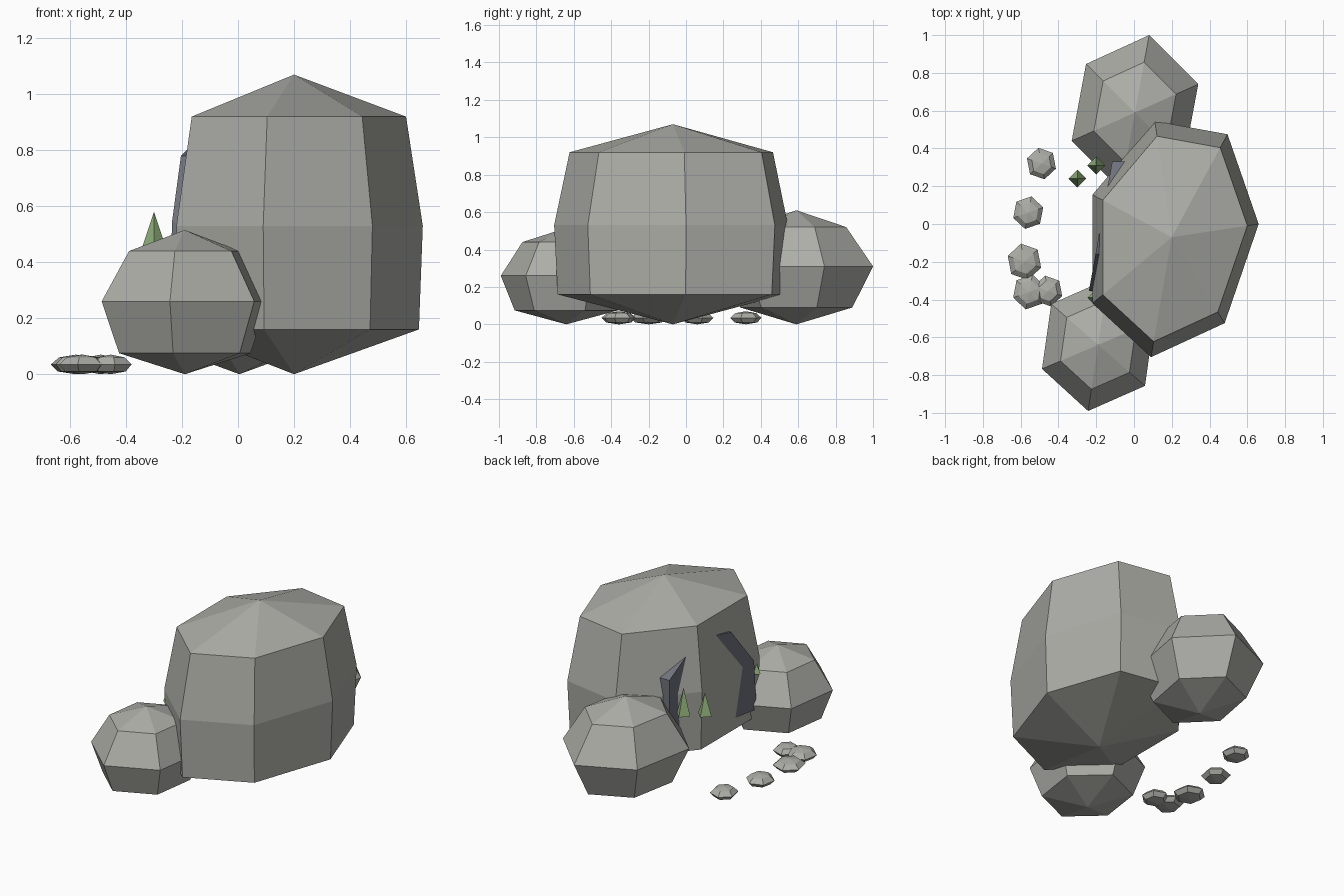
import bpy
import bmesh
from math import cos, sin, pi

cube = bpy.data.objects.get("Cube")
if cube:
    bpy.data.objects.remove(cube, do_unlink=True)


def material(name, color):
    mat = bpy.data.materials.new(name)
    mat.use_nodes = True
    mat.diffuse_color = (*color, 1)
    mat.node_tree.nodes["Principled BSDF"].inputs["Base Color"].default_value = (*color, 1)
    return mat


stone = material("grey stone", (0.42, 0.42, 0.39))
shadow = material("dark cave", (0.16, 0.17, 0.20))
grass = material("grass green", (0.28, 0.43, 0.20))


def finish(name, bm, mat):
    bmesh.ops.recalc_face_normals(bm, faces=bm.faces)
    mesh = bpy.data.meshes.new(name)
    bm.to_mesh(mesh)
    bm.free()
    mesh.materials.append(mat)
    obj = bpy.data.objects.new(name, mesh)
    bpy.context.collection.objects.link(obj)
    return obj


def rock(name, centre, outline, rings, top, mat=stone):
    """Stack scaled copies of an outline and close both ends with a point."""
    bm = bmesh.new()
    cx, cy = centre
    loops = [[bm.verts.new((cx + dx * s, cy + dy * s, z)) for dx, dy in outline]
             for z, s in rings]
    count = len(outline)
    foot = bm.verts.new((cx, cy, 0))
    peak = bm.verts.new((cx, cy, top))
    for i in range(count):
        j = (i + 1) % count
        bm.faces.new((foot, loops[0][j], loops[0][i]))
        bm.faces.new((peak, loops[-1][i], loops[-1][j]))
        for low, high in zip(loops, loops[1:]):
            bm.faces.new((low[i], low[j], high[j], high[i]))
    return finish(name, bm, mat)


def opposite(points):
    """Complete an outline by turning half of it around the centre."""
    return points + [(-x, -y) for x, y in points]


# Large boulder with seven sides
boulder = [(0.46, 0.07), (0.295, 0.545), (-0.09, 0.615), (-0.42, 0.225),
           (-0.42, -0.35), (-0.11, -0.635), (0.28, -0.455)]
rock("large_boulder", (0.2, -0.07), boulder,
     [(0.16, 0.97), (0.53, 1), (0.92, 0.87)], 1.07)

# Two flanking boulders with six sides
rock("front_boulder", (-0.19, -0.64),
     opposite([(-0.297, -0.127), (-0.053, -0.35), (0.248, -0.217)]),
     [(0.075, 0.79), (0.26, 1), (0.44, 0.67)], 0.515)
rock("back_boulder", (0.005, 0.59),
     opposite([(0.335, 0.15), (0.075, 0.41), (-0.259, 0.257)]),
     [(0.09, 0.73), (0.31, 1), (0.52, 0.65)], 0.61)

# Row of flat pebbles
pebbles = [(-0.49, 0.32, 0.085), (-0.56, 0.06, 0.088), (-0.58, -0.20, 0.098),
           (-0.555, -0.36, 0.094), (-0.455, -0.355, 0.083)]
for n, (x, y, r) in enumerate(pebbles):
    turn = pi / 2 + 0.2 * (-1) ** n
    hexagon = [(0.95 * r * cos(turn + k * pi / 3), r * sin(turn + k * pi / 3))
               for k in range(6)]
    rock(f"pebble_{n + 1}", (x, y), hexagon,
         [(0.01, 0.73), (0.035, 1), (0.06, 0.67)], 0.07)

# Dark cave mouth, a slightly turned slab set into the large boulder
bm = bmesh.new()
arch = [(-0.36, 0.23), (-0.34, 0.54), (-0.16, 0.78), (0, 0.81),
        (0.17, 0.77), (0.33, 0.64), (0.33, 0.23)]
front = bm.faces.new([bm.verts.new((-0.175 + 0.18 * y, y, z)) for y, z in arch])
side = bmesh.ops.extrude_face_region(bm, geom=[front], use_keep_orig=True)
bmesh.ops.translate(bm, vec=(0.1, 0, 0),
                    verts=[v for v in side["geom"] if isinstance(v, bmesh.types.BMVert)])
finish("cave_mouth", bm, shadow)

# Pointed grass tufts with four sides
tufts = [(-0.2, 0.31, 0.61), (-0.3, 0.24, 0.58), (-0.2, -0.39, 0.54)]
for n, (x, y, tip) in enumerate(tufts):
    bm = bmesh.new()
    bmesh.ops.create_cone(bm, cap_ends=True, segments=4, radius1=0.047,
                          radius2=0, depth=tip - 0.44)
    bmesh.ops.translate(bm, verts=bm.verts, vec=(x, y, (tip + 0.44) / 2))
    finish(f"grass_tuft_{n + 1}", bm, grass)
